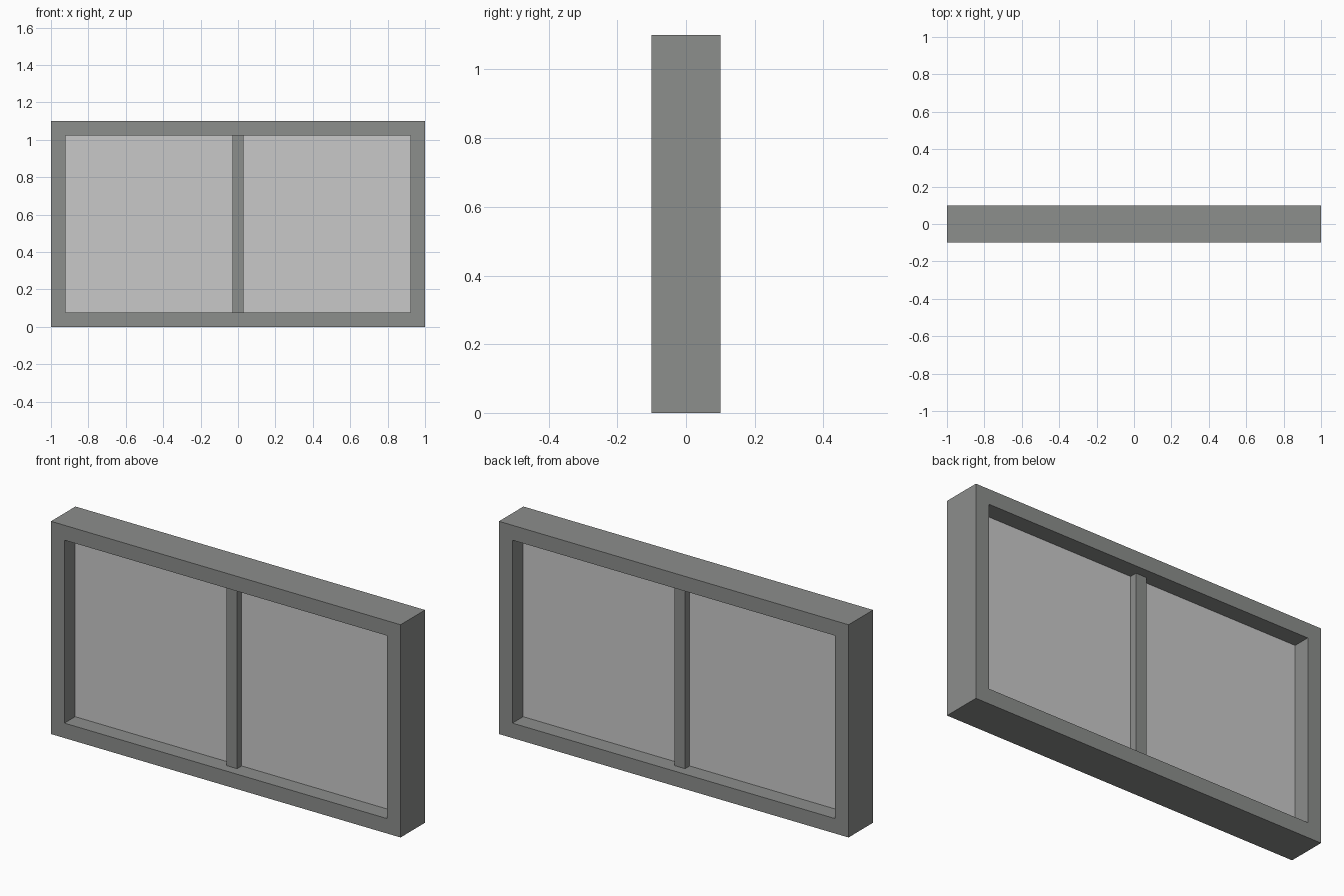
import bpy
import bmesh

if "Cube" in bpy.data.objects:
    bpy.data.objects.remove(bpy.data.objects["Cube"])

W, H, D = 1.0, 1.1, 0.1        # half width, height, half depth
B = 0.077                      # frame border


def srgb(v):
    return ((v / 255 + 0.055) / 1.055) ** 2.4


def material(name, rgb):
    m = bpy.data.materials.new(name)
    m.diffuse_color = (*[srgb(c) for c in rgb], 1)
    m.use_nodes = True
    m.node_tree.nodes["Principled BSDF"].inputs["Base Color"].default_value = m.diffuse_color
    return m


def add_object(name, bm, mat):
    bmesh.ops.recalc_face_normals(bm, faces=bm.faces)
    me = bpy.data.meshes.new(name)
    bm.to_mesh(me)
    bm.free()
    me.materials.append(mat)
    ob = bpy.data.objects.new(name, me)
    bpy.context.collection.objects.link(ob)
    return ob


def box(name, lo, hi, mat):
    bm = bmesh.new()
    bmesh.ops.create_cube(bm, size=1)
    for v in bm.verts:
        v.co = [(a + b) / 2 + c * (b - a) for a, b, c in zip(lo, hi, v.co)]
    return add_object(name, bm, mat)


grey = material("frame grey", (140, 142, 140))
pale = material("glass pale grey", (201, 201, 201))

# Outer frame: one rectangular ring swept through its depth
bm = bmesh.new()


def loop(inset, y):
    x, z0, z1 = W - inset, inset, H - inset
    return [bm.verts.new(p) for p in ((-x, y, z0), (x, y, z0), (x, y, z1), (-x, y, z1))]


rings = [loop(0, -D), loop(B, -D), loop(B, D), loop(0, D)]
for r in range(4):
    a, b = rings[r], rings[(r + 1) % 4]
    for i in range(4):
        j = (i + 1) % 4
        bm.faces.new((a[i], a[j], b[j], b[i]))
add_object("window_frame", bm, grey)

# Centre mullion, set back from both frame faces
box("centre_mullion", (-0.03, -0.05, B), (0.03, 0.05, H - B), grey)

# Glass pane on each side of the mullion
for name, x0, x1 in (("left_pane", -W + B, -0.03), ("right_pane", 0.03, W - B)):
    box(name, (x0, -0.0125, B), (x1, 0.0125, H - B), pale)
